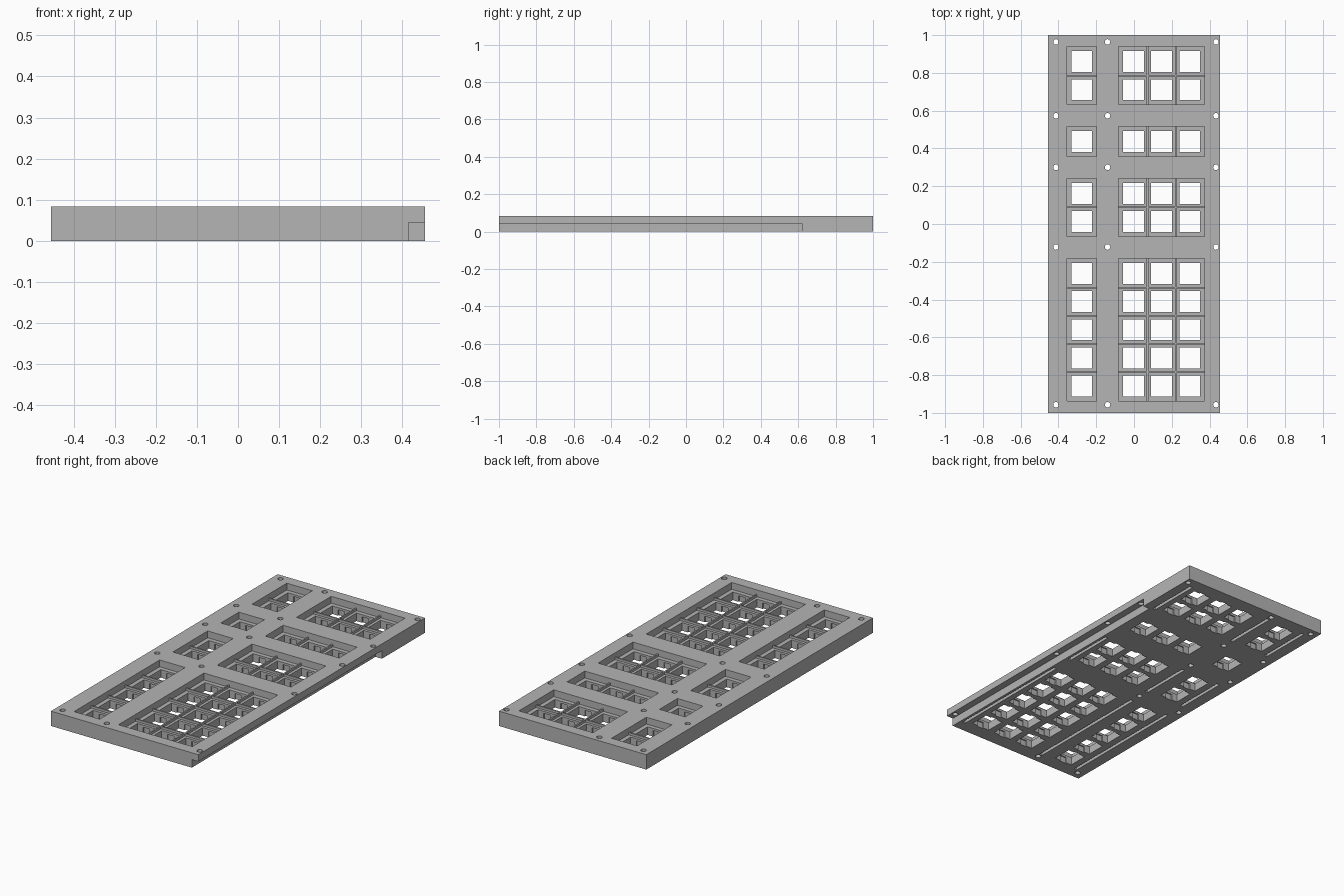
import bpy, bmesh
from mathutils import Matrix

if "Cube" in bpy.data.objects:
    bpy.data.objects.remove(bpy.data.objects["Cube"])

grey = bpy.data.materials.new("plain grey")
grey.use_nodes = True
tone = (0.46, 0.46, 0.46, 1)
grey.diffuse_color = tone
grey.node_tree.nodes["Principled BSDF"].inputs["Base Color"].default_value = tone

W, L, H = 0.455, 1.0, 0.083
FLOOR, RIB_TOP = 0.045, 0.058
PITCH, HOLE = 0.149, 0.11
MARGIN = 0.079                      # cell centre to pocket edge
col_blocks = [[-0.277], [-0.003 + PITCH * i for i in range(3)]]
row_blocks = [[top - PITCH * i for i in range(n)]
              for top, n in ((0.86, 2), (0.437, 1), (0.162, 2), (-0.262, 5))]


def add_box(bm, x0, x1, y0, y1, z0, z1):
    m = Matrix.Translation(((x0 + x1) / 2, (y0 + y1) / 2, (z0 + z1) / 2))
    m = m @ Matrix.Diagonal((x1 - x0, y1 - y0, z1 - z0, 1))
    bmesh.ops.create_cube(bm, size=1, matrix=m)


def make_object(name, bm):
    mesh = bpy.data.meshes.new(name)
    bm.to_mesh(mesh)
    bm.free()
    mesh.materials.append(grey)
    ob = bpy.data.objects.new(name, mesh)
    bpy.context.collection.objects.link(ob)
    return ob


# Main slab
bm = bmesh.new()
add_box(bm, -W, W, -L, L, 0, H)
slab = make_object("key_plate", bm)

# Recessed pockets, side rebate, switch holes, clip reliefs and ribs
pockets, holes, clips, ribs = (bmesh.new() for _ in range(4))
add_box(pockets, 0.415, W + 0.1, -L - 0.1, 0.62, -0.1, 0.045)
for xs in col_blocks:
    for ys in row_blocks:
        x0, x1 = xs[0] - MARGIN, xs[-1] + MARGIN
        y0, y1 = ys[-1] - MARGIN, ys[0] + MARGIN
        add_box(pockets, x0, x1, y0, y1, FLOOR, H + 0.1)
        for x in xs:
            for y in ys:
                h = HOLE / 2
                add_box(holes, x - h, x + h, y - h, y + h, -0.1, H + 0.1)
                add_box(clips, x - 0.02, x + 0.02, y - h - 0.007, y + h + 0.007, -0.1, 0.033)
        for x in xs[:-1]:
            c = x + PITCH / 2
            add_box(ribs, c - 0.004, c + 0.004, y0, y1, FLOOR - 0.002, RIB_TOP)
        for y in ys[1:]:
            c = y + PITCH / 2
            add_box(ribs, x0, x1, c - 0.004, c + 0.004, FLOOR - 0.002, RIB_TOP)

# Screw holes and underside slots
bores = bmesh.new()
for x in (-0.413, -0.14, 0.434):
    for y in (0.964, 0.573, 0.3, -0.122, -0.957):
        bmesh.ops.create_cone(bores, cap_ends=True, segments=24, radius1=0.0145,
                              radius2=0.0145, depth=1, matrix=Matrix.Translation((x, y, 0)))
for x in (-0.38, -0.14, 0.392):
    for ys in row_blocks:
        if len(ys) > 1:
            add_box(bores, x - 0.009, x + 0.009, ys[-1] - MARGIN, ys[0] + MARGIN, -0.1, 0.03)

# Cut everything out of the slab
cutters = []
for name, bm in (("pocket_cutter", pockets), ("hole_cutter", holes),
                 ("clip_cutter", clips), ("bore_cutter", bores)):
    cutter = make_object(name, bm)
    cutter.hide_render = True
    mod = slab.modifiers.new(name, "BOOLEAN")
    mod.operation = "DIFFERENCE"
    mod.solver = "EXACT"
    mod.object = cutter
    cutters.append(cutter)
bpy.context.view_layer.update()
result = bpy.data.meshes.new_from_object(slab.evaluated_get(bpy.context.evaluated_depsgraph_get()))
slab.modifiers.clear()
slab.data = result
result.materials.clear()
result.materials.append(grey)
for cutter in cutters:
    bpy.data.objects.remove(cutter)

# Low ribs between the cells
make_object("cell_ribs", ribs)
